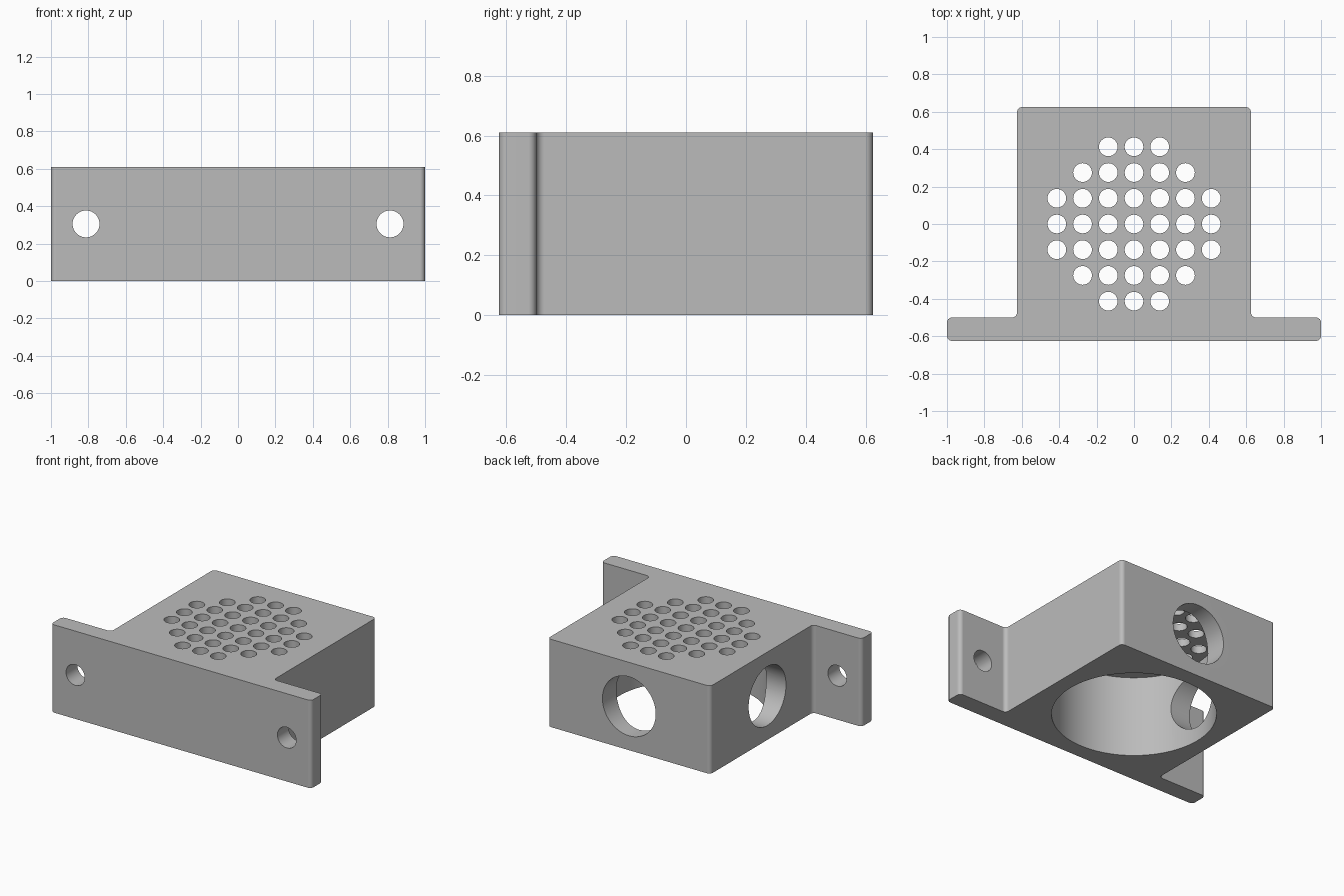
import bpy
import bmesh
from math import radians, hypot
from mathutils import Matrix, Vector

default = bpy.data.objects.get("Cube")
if default:
    bpy.data.objects.remove(default, do_unlink=True)

HEIGHT = 0.61
HALF_BODY = 0.625
FLANGE_BACK = -0.5
MID = HEIGHT / 2
PLATE = 0.05

grey = bpy.data.materials.new("plain grey")
grey.use_nodes = True
colour = (0.5, 0.5, 0.5, 1)
grey.diffuse_color = colour
grey.node_tree.nodes["Principled BSDF"].inputs["Base Color"].default_value = colour


def add_object(name, bm):
    bmesh.ops.recalc_face_normals(bm, faces=bm.faces)
    mesh = bpy.data.meshes.new(name)
    bm.to_mesh(mesh)
    bm.free()
    obj = bpy.data.objects.new(name, mesh)
    bpy.context.collection.objects.link(obj)
    return obj


def drill(target, name, radius, depth, axis, centres, segments):
    """Cut one cylinder per centre out of the target."""
    bm = bmesh.new()
    turn = Vector((0, 0, 1)).rotation_difference(Vector(axis)).to_matrix().to_4x4()
    for c in centres:
        bmesh.ops.create_cone(bm, cap_ends=True, segments=segments, radius1=radius,
                              radius2=radius, depth=depth,
                              matrix=Matrix.Translation(c) @ turn)
    cutter = add_object(name, bm)
    cutter.hide_render = True
    mod = target.modifiers.new(name, 'BOOLEAN')
    mod.operation = 'DIFFERENCE'
    mod.solver = 'EXACT'
    mod.object = cutter
    bpy.ops.object.modifier_apply(modifier=mod.name)
    bpy.data.objects.remove(cutter, do_unlink=True)


# Housing: body and mounting flange as one extruded outline
half = [(1, -HALF_BODY), (1, FLANGE_BACK), (HALF_BODY, FLANGE_BACK), (HALF_BODY, HALF_BODY)]
outline = half + [(-x, y) for x, y in reversed(half)]
bm = bmesh.new()
base = bm.faces.new([bm.verts.new((x, y, 0)) for x, y in outline])
top = bmesh.ops.extrude_face_region(bm, geom=[base])["geom"]
bmesh.ops.translate(bm, vec=(0, 0, HEIGHT),
                    verts=[v for v in top if isinstance(v, bmesh.types.BMVert)])

# Rounded upright edges
upright = [e for e in bm.edges if abs(e.verts[0].co.z - e.verts[1].co.z) > MID]
bmesh.ops.bevel(bm, geom=upright, offset=0.027, segments=6, profile=0.5, affect='EDGES')
housing = add_object("vented_housing", bm)
housing.data.materials.append(grey)
bpy.ops.object.select_all(action='DESELECT')
bpy.context.view_layer.objects.active = housing
housing.select_set(True)

# Round cavity, open at the bottom
depth = 2 * (HEIGHT - PLATE)
drill(housing, "cavity", 0.515, depth, (0, 0, 1), [(0, 0, 0)], 96)

# Ports through the back wall and one side wall
drill(housing, "back_port", 0.205, 0.5, (0, 1, 0), [(0, HALF_BODY, MID)], 64)
drill(housing, "side_port", 0.205, 0.5, (1, 0, 0), [(-HALF_BODY, 0, MID)], 64)

# Bolt holes in the flange
drill(housing, "bolt_holes", 0.072, 0.4, (0, 1, 0),
      [(s * 0.8125, -0.56, MID) for s in (-1, 1)], 40)

# Grille of vent holes, kept inside a circle
pitch = 0.1375
vents = [(i * pitch, j * pitch, HEIGHT) for i in range(-3, 4) for j in range(-3, 4)
         if hypot(i, j) < 3.5]
drill(housing, "vent_holes", 0.05, 0.2, (0, 0, 1), vents, 32)

# Smooth curves with crisp flats
for poly in housing.data.polygons:
    poly.material_index = 0
bpy.ops.object.shade_smooth_by_angle(angle=radians(30))
normals = housing.modifiers.new("flat_normals", 'WEIGHTED_NORMAL')
normals.keep_sharp = True
